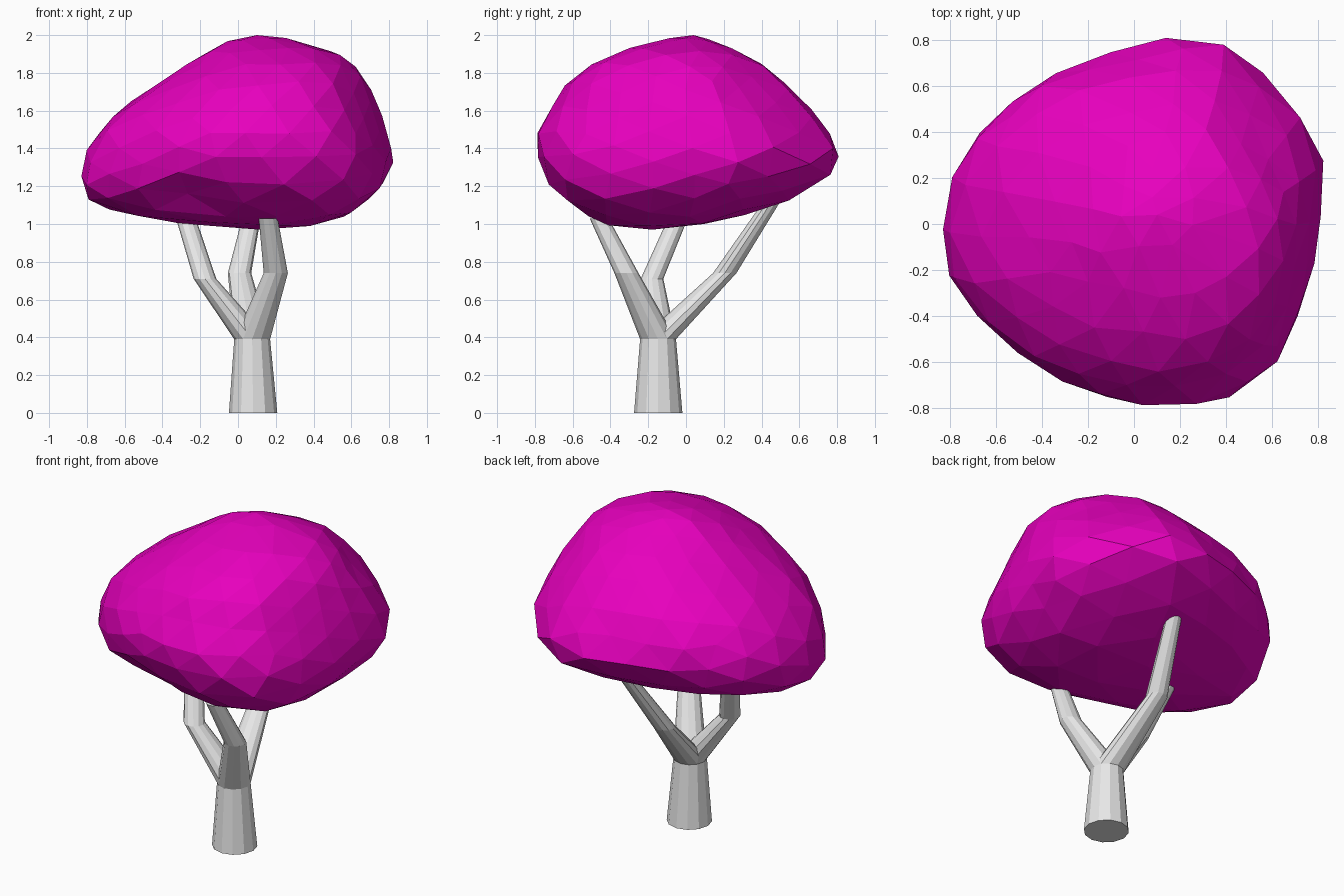
import bpy, bmesh, math, random
from mathutils import Vector

random.seed(4)
cube = bpy.data.objects.get("Cube")
if cube:
    bpy.data.objects.remove(cube, do_unlink=True)


def material(name, rgb):
    m = bpy.data.materials.new(name)
    m.use_nodes = True
    m.diffuse_color = (*rgb, 1)
    m.node_tree.nodes["Principled BSDF"].inputs["Base Color"].default_value = (*rgb, 1)
    return m


BARK = material("pale grey bark", (0.8, 0.8, 0.8))
LEAF = material("magenta foliage", (0.8, 0.0, 0.51))


def finish(bm, name, mat):
    bmesh.ops.recalc_face_normals(bm, faces=bm.faces)
    mesh = bpy.data.meshes.new(name)
    bm.to_mesh(mesh)
    bm.free()
    mesh.materials.append(mat)
    ob = bpy.data.objects.new(name, mesh)
    bpy.context.collection.objects.link(ob)
    return ob


def limb(name, path, radii, sides=12):
    """Capped faceted loft through level rings."""
    bm = bmesh.new()
    rings = []
    for (x, y, z), r in zip(path, radii):
        angles = [2 * math.pi * k / sides for k in range(sides)]
        rings.append([bm.verts.new((x + r * math.cos(a), y + r * math.sin(a), z))
                      for a in angles])
    for r0, r1 in zip(rings, rings[1:]):
        for k in range(sides):
            n = (k + 1) % sides
            bm.faces.new((r0[k], r0[n], r1[n], r1[k]))
    bm.faces.new(rings[0])
    bm.faces.new(rings[-1])
    return finish(bm, name, BARK)


# Trunk, and three bent branches growing from its top ring
FORK = (0.075, -0.148, 0.39)
limb("trunk", [(0.08, -0.147, 0), FORK], [0.128, 0.095])
limb("left_branch", [FORK, (-0.175, -0.18, 0.71), (-0.285, -0.03, 1.06)],
     [0.095, 0.06, 0.052])
limb("back_branch", [FORK, (0.008, 0.205, 0.74), (0.09, 0.455, 1.12)],
     [0.095, 0.062, 0.045])
limb("front_branch", [FORK, (0.2, -0.315, 0.74), (0.16, -0.46, 1.03)],
     [0.095, 0.064, 0.05])

# Canopy: plan outline, and its bounding box at each height
OUTLINE = [(-0.81, -0.18), (-0.62, -0.46), (-0.43, -0.63), (-0.28, -0.71), (-0.03, -0.79),
           (0.24, -0.8), (0.4, -0.76), (0.52, -0.7), (0.6, -0.61), (0.68, -0.45),
           (0.75, -0.28), (0.79, -0.02), (0.81, 0.18), (0.77, 0.37), (0.66, 0.5),
           (0.5, 0.67), (0.33, 0.8), (0.15, 0.8), (-0.1, 0.74), (-0.44, 0.6),
           (-0.55, 0.49), (-0.7, 0.36), (-0.77, 0.21), (-0.81, 0.08)]
# z, x min, x max, y min, y max
LEVELS = [(0.97, -0.03, 0.26, -0.34, -0.02), (1.01, -0.38, 0.52, -0.45, 0.18),
          (1.07, -0.69, 0.61, -0.53, 0.38), (1.14, -0.79, 0.7, -0.62, 0.58),
          (1.2, -0.815, 0.76, -0.68, 0.67), (1.3, -0.815, 0.81, -0.75, 0.795),
          (1.37, -0.8, 0.82, -0.785, 0.795), (1.47, -0.75, 0.795, -0.79, 0.755),
          (1.62, -0.6, 0.755, -0.71, 0.66), (1.8, -0.33, 0.67, -0.56, 0.49),
          (1.89, -0.2, 0.57, -0.4, 0.36), (1.95, -0.1, 0.42, -0.25, 0.19),
          (2.0, 0.01, 0.19, -0.01, 0.09)]
# heading in degrees, height, height spread, swelling of that corner
CORNERS = [(135, 1.65, 0.2, 0.1), (45, 1.8, 0.18, -0.13), (45, 1.35, 0.12, 0.03),
           (-45, 1.65, 0.18, -0.06), (-45, 1.12, 0.14, 0.13),
           (-110, 1.8, 0.15, 0.07), (-135, 1.2, 0.12, 0.05)]


def outline_point(x, y):
    """Where the ray from the centre along (x, y) meets the plan outline."""
    for (ax, ay), (bx, by) in zip(OUTLINE, OUTLINE[1:] + OUTLINE[:1]):
        ca, cb = ax * y - ay * x, x * by - y * bx
        if ca >= 0 and cb >= 0 and ca + cb > 1e-9:
            t = ca / (ca + cb)
            px, py = ax + (bx - ax) * t, ay + (by - ay) * t
            if px * x + py * y > 0:
                return px, py
    return 0.0, 0.0


def box_at(z):
    for lo, hi in zip(LEVELS, LEVELS[1:]):
        if z <= hi[0]:
            t = max(0, (z - lo[0]) / (hi[0] - lo[0]))
            return [a + (b - a) * t for a, b in zip(lo[1:], hi[1:])]
    return LEVELS[-1][1:]


def lobe(angle, degrees):
    """Weight 1 towards a heading, fading to 0 at 45 degrees from it."""
    c = math.cos(angle - math.radians(degrees))
    return max(0, 2 * c * c - 1) if c > 0 else 0


bm = bmesh.new()
bmesh.ops.create_icosphere(bm, subdivisions=3, radius=1)
# Tilt the sphere so no row of edges lies level
top = min(bm.verts, key=lambda v: abs(v.co.z - 0.8507)).co.normalized()
turn = top.rotation_difference(Vector((0, 0, 1)))
for v in bm.verts:
    x, y, w = turn @ v.co
    pole = abs(w) > 0.999
    z = 1.485 + 0.515 * w + (0 if pole else random.uniform(-0.01, 0.01))
    x0, x1, y0, y1 = box_at(z)
    ox, oy = (0, 0) if pole else outline_point(x, y)
    a = math.atan2(y, x)
    grow = 1.014 + sum(amount * lobe(a, heading) * math.exp(-((z - height) / spread) ** 2)
                       for heading, height, spread, amount in CORNERS)
    px = (x0 + x1) / 2 + ox / 0.81 * (x1 - x0) / 2 * grow
    py = (y0 + y1) / 2 + oy / 0.8 * (y1 - y0) / 2 * grow
    # shallow hollow under the front
    dent = math.exp(-((px + 0.25) ** 2 + (py + 0.5) ** 2 + (z - 1.13) ** 2) / 0.03)
    v.co = (px, py + 0.07 * dent, z + 0.03 * dent)
finish(bm, "canopy", LEAF)
